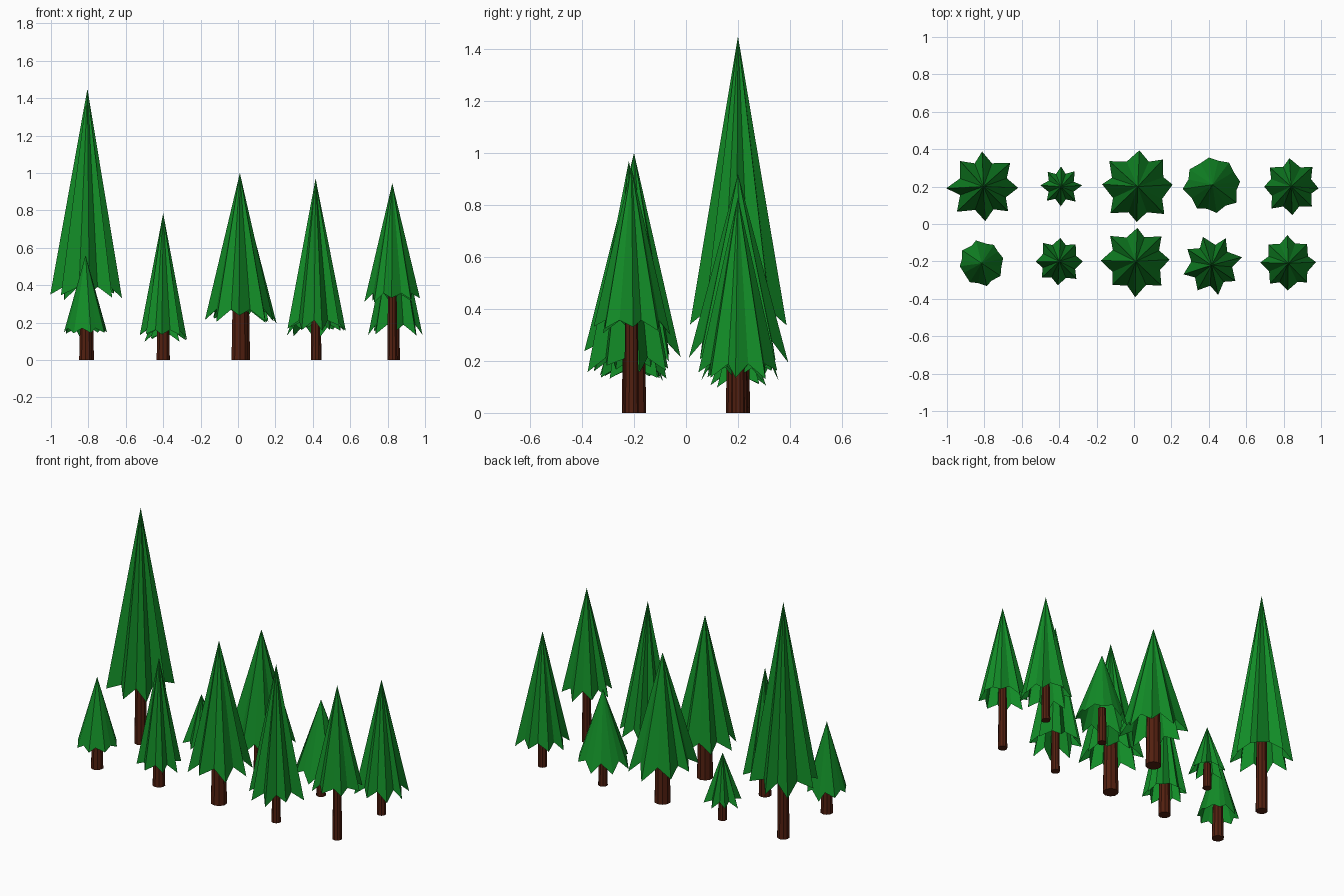
import bpy, bmesh, math, random

if "Cube" in bpy.data.objects:
    bpy.data.objects.remove(bpy.data.objects["Cube"])

random.seed(4)


def material(name, color):
    m = bpy.data.materials.new(name)
    m.diffuse_color = color
    m.use_nodes = True
    m.node_tree.nodes["Principled BSDF"].inputs["Base Color"].default_value = m.diffuse_color
    return m


NEEDLES = material("needle_green", (0.006, 0.26, 0.02, 1))
BARK = material("bark_brown", (0.085, 0.014, 0.005, 1))


def make_object(name, bm, mat):
    mesh = bpy.data.meshes.new(name)
    bm.to_mesh(mesh)
    bm.free()
    mesh.materials.append(mat)
    obj = bpy.data.objects.new(name, mesh)
    bpy.context.collection.objects.link(obj)
    return obj


def foliage(name, x, y, height, hem, r, phase, valley):
    """Open pleated cone: eight low tips alternating with raised valleys."""
    bm = bmesh.new()
    apex = bm.verts.new((x, y, height))
    ring = []
    for i in range(16):
        tip = i % 2 == 0
        a = math.radians(phase + i * 22.5 + random.uniform(-4, 4))
        rad = r * (random.uniform(0.94, 1.04) if tip else valley)
        z = hem + (random.uniform(-0.1, 0.15) if tip else 0.32) * r
        ring.append(bm.verts.new((x + rad * math.cos(a), y + rad * math.sin(a), z)))
    for i in range(16):
        bm.faces.new((apex, ring[i], ring[(i + 1) % 16]))
    make_object(name, bm, NEEDLES)


def trunk(name, x, y, r, top):
    """Slightly tapered ten-sided trunk reaching up inside the foliage."""
    bm = bmesh.new()
    bmesh.ops.create_cone(bm, cap_ends=True, segments=10, radius1=r,
                          radius2=r * 0.85, depth=top)
    bmesh.ops.translate(bm, verts=bm.verts, vec=(x, y, top / 2))
    make_object(name, bm, BARK)


# x, y, height, hem height, foliage radius, trunk radius, tip angle, valley ratio
TREES = [
    # back row
    (-0.805, 0.20, 1.45, 0.33, 0.195, 0.036, 0, 0.68),
    (-0.39, 0.20, 0.41, 0.10, 0.11, 0.027, 0, 0.66),
    (0.02, 0.20, 0.92, 0.21, 0.197, 0.047, 0, 0.74),
    (0.42, 0.21, 0.59, 0.14, 0.155, 0.028, 10, 0.85),
    (0.84, 0.20, 0.83, 0.14, 0.152, 0.027, 0, 0.75),
    # front row
    (-0.815, -0.21, 0.56, 0.13, 0.125, 0.036, 10, 0.86),
    (-0.40, -0.20, 0.785, 0.12, 0.128, 0.037, 0, 0.74),
    (0.01, -0.20, 1.00, 0.21, 0.188, 0.047, 0, 0.73),
    (0.415, -0.22, 0.97, 0.16, 0.162, 0.027, 15, 0.68),
    (0.825, -0.21, 0.945, 0.31, 0.145, 0.028, 0, 0.77),
]

for i, (x, y, h, hem, r, tr, phase, valley) in enumerate(TREES, 1):
    foliage(f"tree_{i}_foliage", x, y, h, hem, r, phase, valley)
    trunk(f"tree_{i}_trunk", x, y, tr, hem + 0.2 * (h - hem))
